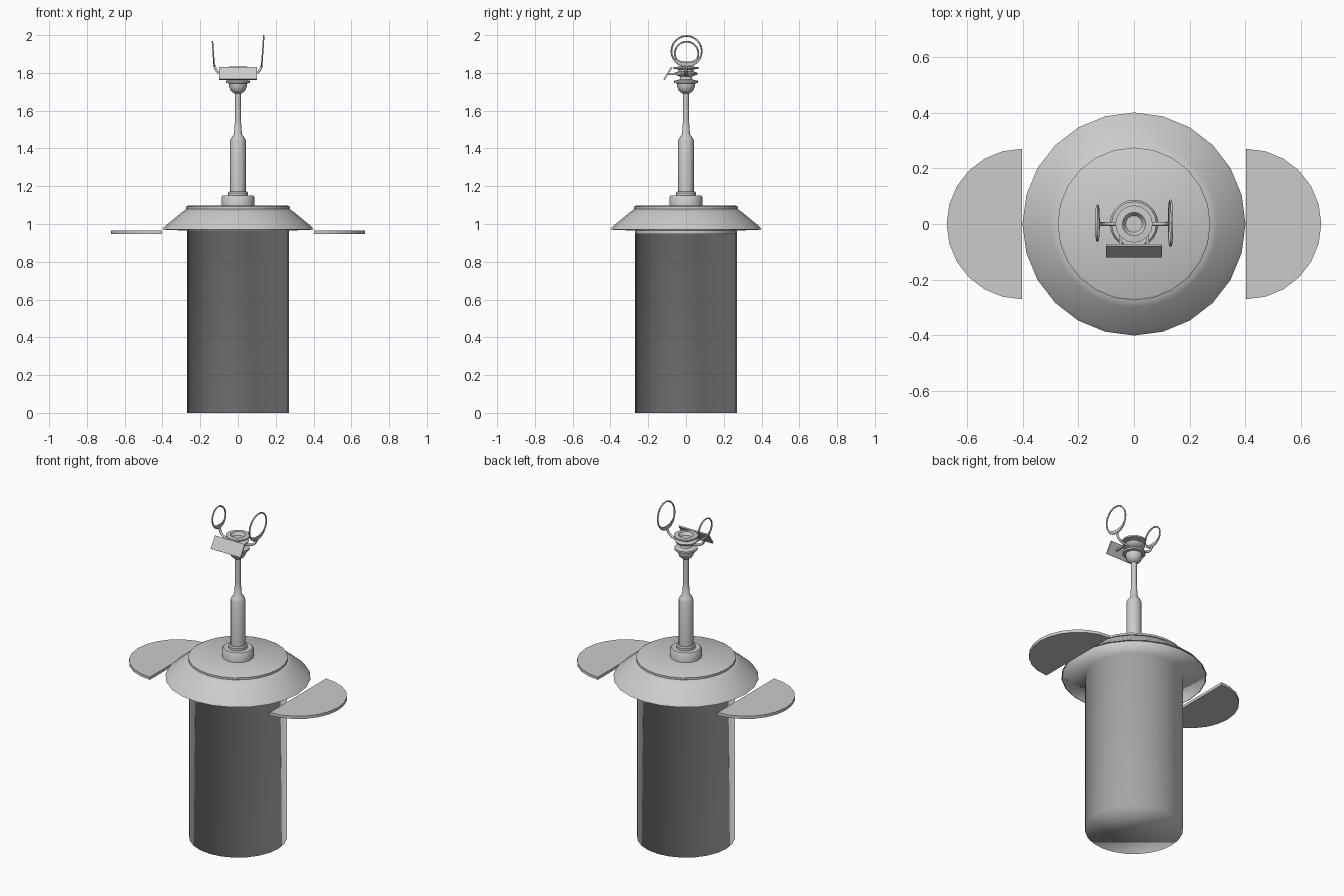
import bpy, bmesh, math
from mathutils import Vector, Matrix

if "Cube" in bpy.data.objects:
    bpy.data.objects.remove(bpy.data.objects["Cube"])

grey = bpy.data.materials.new("light_grey")
grey.diffuse_color = (0.6, 0.6, 0.6, 1)
grey.use_nodes = True
grey.node_tree.nodes["Principled BSDF"].inputs["Base Color"].default_value = grey.diffuse_color


def finish(bm, name, angle=None):
    """Turn a bmesh into a smooth object; angle keeps sharper edges crisp."""
    bmesh.ops.recalc_face_normals(bm, faces=bm.faces)
    for f in bm.faces:
        f.smooth = True
    me = bpy.data.meshes.new(name)
    bm.to_mesh(me)
    bm.free()
    ob = bpy.data.objects.new(name, me)
    bpy.context.collection.objects.link(ob)
    me.materials.append(grey)
    if angle:
        bpy.ops.object.select_all(action='DESELECT')
        bpy.context.view_layer.objects.active = ob
        ob.select_set(True)
        bpy.ops.object.shade_smooth_by_angle(angle=math.radians(angle))
    return ob


def lathe(name, profile, sides, angle=None, closed=False):
    """Spin (radius, z) points round z, capping both ends unless closed."""
    bm = bmesh.new()
    rings = []
    for r, z in profile:
        rings.append([bm.verts.new((r * math.sin(2 * math.pi * i / sides),
                                    r * math.cos(2 * math.pi * i / sides), z))
                      for i in range(sides)])
    pairs = list(zip(rings, rings[1:]))
    if closed:
        pairs.append((rings[-1], rings[0]))
    else:
        bm.faces.new(rings[0])
        bm.faces.new(rings[-1])
    for a, b in pairs:
        for i in range(sides):
            j = (i + 1) % sides
            bm.faces.new((a[i], a[j], b[j], b[i]))
    return finish(bm, name, angle)


def box(name, size, matrix):
    bm = bmesh.new()
    bmesh.ops.create_cube(bm, size=1, matrix=matrix @ Matrix.Diagonal((*size, 1)))
    return finish(bm, name, 30)


def tube(name, points, radius):
    """Round rod following a smooth path."""
    cu = bpy.data.curves.new(name, 'CURVE')
    cu.dimensions = '3D'
    cu.bevel_depth = radius
    cu.bevel_resolution = 1
    cu.resolution_u = 4
    cu.use_fill_caps = True
    sp = cu.splines.new('BEZIER')
    sp.bezier_points.add(len(points) - 1)
    for bp, p in zip(sp.bezier_points, points):
        bp.co = p
        bp.handle_left_type = bp.handle_right_type = 'AUTO'
    cu.materials.append(grey)
    ob = bpy.data.objects.new(name, cu)
    bpy.context.collection.objects.link(ob)
    bpy.ops.object.select_all(action='DESELECT')
    bpy.context.view_layer.objects.active = ob
    ob.select_set(True)
    bpy.ops.object.convert(target='MESH')


# Drum with its bottom and the flared underside, all softly shaded
lathe("body", [(0.27, 0), (0.27, 0.965), (0.395, 0.97)], 24)

# Sloping rim and the flat lid on top of it
lathe("rim", [(0.395, 0.972), (0.40, 0.972), (0.385, 0.99), (0.30, 1.06),
              (0.265, 1.085), (0.25, 1.08)], 24, 60)
lathe("lid", [(0.262, 1.07), (0.274, 1.08), (0.274, 1.092), (0.265, 1.097)], 24, 40)

# Mast: collar, seat ring, thick post tapering into a thin rod, and bell
lathe("collar", [(0.087, 1.09), (0.087, 1.142), (0.08, 1.151)], 20, 40)
lathe("collar_ring", [(0.052, 1.148), (0.052, 1.165), (0.046, 1.172)], 16, 40)
lathe("mast", [(0.042, 1.165), (0.042, 1.44), (0.036, 1.455), (0.021, 1.475),
               (0.016, 1.55), (0.016, 1.70)], 12, 50)
lathe("bell", [(0.018, 1.69), (0.038, 1.705), (0.047, 1.728), (0.047, 1.75)], 12, 50)

# Spool-shaped head with a dished top
lathe("head", [(0.052, 1.745), (0.064, 1.747), (0.064, 1.758), (0.034, 1.765),
               (0.030, 1.78), (0.058, 1.79), (0.062, 1.80), (0.04, 1.808),
               (0.04, 1.818), (0.067, 1.822), (0.067, 1.831), (0.042, 1.833),
               (0.03, 1.815)], 16, 50)

# Tilted front plate on two struts
box("front_plate", (0.20, 0.008, 0.077),
    Matrix.Translation((0, -0.096, 1.797)) @ Matrix.Rotation(math.radians(-32), 4, 'X'))
for s in (-1, 1):
    box("plate_strut", (0.010, 0.075, 0.010), Matrix.Translation((s * 0.048, -0.06, 1.795)))

# Side wings: half discs with the straight edge next to the rim
for s in (-1, 1):
    bm = bmesh.new()
    layers = []
    for z in (0.948, 0.965):
        layers.append([bm.verts.new((s * (0.402 + 0.27 * math.cos(a)), 0.27 * math.sin(a), z))
                       for a in [math.pi * (i / 12 - 0.5) for i in range(13)]])
    low, high = layers
    bm.faces.new(low)
    bm.faces.new(high)
    for i in range(13):
        j = (i + 1) % 13
        bm.faces.new((low[i], low[j], high[j], high[i]))
    finish(bm, "wing", 60)

# Side hoops with crescent fillets, each carried on a curved arm
for s, radius, zc in ((-1, 0.067, 1.903), (1, 0.085, 1.915)):
    place = (Matrix.Translation((s * 0.131, 0.003, zc))
             @ Matrix.Rotation(math.radians(4 * s), 4, 'Y')
             @ Matrix.Rotation(math.pi / 2, 4, 'Y'))
    t = 0.0045
    hoop = lathe("hoop", [(radius - t + t * math.cos(a), t * math.sin(a))
                          for a in [math.pi * k / 3 for k in range(6)]], 24, closed=True)
    hoop.data.transform(place)

    # crescent filling the lowest part of the hoop (local +x points down)
    bm = bmesh.new()
    sides = []
    for h in (-0.003, 0.003):
        outer, inner = [], []
        for i in range(11):
            a = math.radians(-65 + 13 * i)
            depth = 0.003 + 0.016 * math.cos(a * 90 / 65)
            for row, r in ((outer, radius - t), (inner, radius - t - depth)):
                row.append(bm.verts.new((r * math.cos(a), r * math.sin(a), h)))
        sides.append(outer + inner[::-1])
        for i in range(10):
            bm.faces.new((outer[i], outer[i + 1], inner[i + 1], inner[i]))
    n = len(sides[0])
    for i in range(n):
        j = (i + 1) % n
        bm.faces.new((sides[0][i], sides[0][j], sides[1][j], sides[1][i]))
    crescent = finish(bm, "hoop_crescent", 40)
    crescent.data.transform(place)

    foot = place @ Vector((radius - 0.006, 0, 0))
    tube("hoop_arm", [(s * 0.03, 0, 1.785), (s * 0.085, 0, 1.793),
                      (s * 0.112, 0, 1.81), foot], 0.007)
